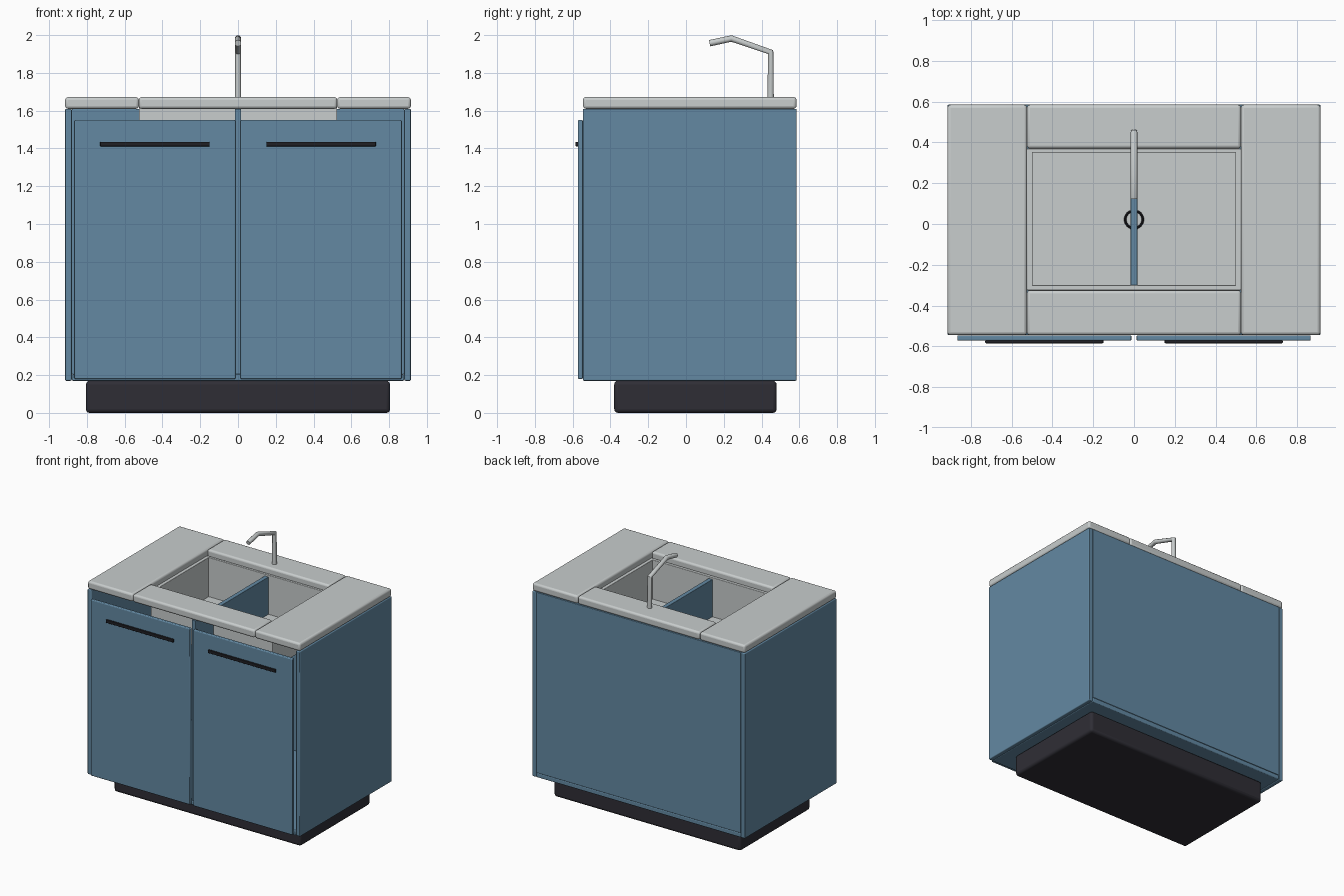
import bpy
import math

cube = bpy.data.objects.get("Cube")
if cube:
    bpy.data.objects.remove(cube, do_unlink=True)


def material(name, rgb):
    m = bpy.data.materials.new(name)
    m.use_nodes = True
    m.diffuse_color = (*rgb, 1)
    m.node_tree.nodes["Principled BSDF"].inputs["Base Color"].default_value = (*rgb, 1)
    return m


BLUE = material("blue paint", (0.125, 0.25, 0.365))
GREY = material("pale grey", (0.58, 0.61, 0.61))
DARK = material("dark plinth", (0.028, 0.027, 0.036))
BLACK = material("black metal", (0.014, 0.014, 0.018))


def smooth(obj):
    bpy.ops.object.select_all(action="DESELECT")
    obj.select_set(True)
    bpy.context.view_layer.objects.active = obj
    bpy.ops.object.shade_smooth_by_angle(angle=math.radians(35))


def box(name, x, y, z, mat, bevel=0.006):
    """Box spanning the given (min, max) ranges, with rounded edges."""
    spans = (x, y, z)
    bpy.ops.mesh.primitive_cube_add(size=1, location=[(a + b) / 2 for a, b in spans])
    obj = bpy.context.object
    obj.name = name
    obj.scale = [b - a for a, b in spans]
    bpy.ops.object.transform_apply(location=False, rotation=False, scale=True)
    obj.data.materials.append(mat)
    if bevel:
        mod = obj.modifiers.new("rounded edges", "BEVEL")
        mod.width = bevel
        mod.segments = 3
    smooth(obj)
    return obj


W, FRONT, BACK = 0.915, -0.545, 0.585      # cabinet extents
LOW, HIGH, TOP = 0.17, 1.61, 1.672         # cabinet floor, counter underside, counter top
T = 0.035                                  # panel thickness
SX, SY0, SY1 = 0.525, -0.325, 0.37         # sink opening

# Plinth
box("plinth", (-0.805, 0.805), (-0.38, 0.48), (0, LOW), DARK, 0.02)

# Cabinet carcass
box("cabinet_floor", (-W + T, W - T), (FRONT, BACK), (LOW, LOW + T), BLUE)
box("cabinet_back", (-W + T, W - T), (BACK - T, BACK), (LOW + T, HIGH), BLUE, 0.003)
box("cabinet_divider", (-0.017, 0.017), (FRONT, BACK - T), (LOW + T, HIGH), BLUE, 0.003)

# Sides, doors, handles, counter ends and sink sides, once per side
for s, side in ((1, "left"), (-1, "right")):
    def span(a, b):
        return tuple(sorted((s * a, s * b)))

    box(side + "_side_panel", span(W - T, W), (FRONT, BACK), (LOW, HIGH), BLUE)
    box(side + "_door", span(0.013, 0.867), (-0.572, FRONT - 0.001), (0.18, 1.55), BLUE)
    box(side + "_handle", span(0.15, 0.73), (-0.585, -0.57), (1.411, 1.435), BLACK, 0.004)
    box(side + "_counter", span(SX, W), (FRONT, BACK), (HIGH, TOP), GREY, 0.015)
    box(side + "_sink_wall", span(SX - 0.028, SX), (SY0, SY1), (1.29, HIGH + 0.015), GREY, 0.004)

# Counter strips in front of and behind the sink
box("front_counter", (-SX, SX), (FRONT, SY0), (HIGH, TOP), GREY, 0.015)
box("back_counter", (-SX, SX), (SY1, BACK), (HIGH, TOP), GREY, 0.015)

# Sink basin
box("sink_front_wall", (-SX, SX), (SY0, SY0 + 0.025), (1.29, HIGH + 0.015), GREY, 0.004)
box("sink_back_wall", (-SX, SX), (SY1 - 0.02, SY1), (1.29, HIGH + 0.015), GREY, 0.004)
box("sink_floor", (-SX, SX), (SY0, SY1), (1.29, 1.32), GREY, 0)

# Drain ring
bpy.ops.mesh.primitive_torus_add(location=(0, 0.022, 1.322), major_radius=0.043,
                                 minor_radius=0.006, major_segments=32, minor_segments=8)
drain = bpy.context.object
drain.name = "drain_ring"
drain.data.materials.append(BLACK)
smooth(drain)

# Tap: an angular pipe
pipe = bpy.data.curves.new("tap", "CURVE")
pipe.dimensions = "3D"
pipe.bevel_depth = 0.017
pipe.bevel_resolution = 4
pipe.use_fill_caps = True
path = [(0.448, 1.65), (0.448, 1.91), (0.24, 1.982), (0.125, 1.957)]
spline = pipe.splines.new("POLY")
spline.points.add(len(path) - 1)
for point, (y, z) in zip(spline.points, path):
    point.co = (0, y, z, 1)
tap = bpy.data.objects.new("tap", pipe)
bpy.context.collection.objects.link(tap)
pipe.materials.append(GREY)
bpy.ops.object.select_all(action="DESELECT")
tap.select_set(True)
bpy.context.view_layer.objects.active = tap
bpy.ops.object.convert(target="MESH")
smooth(bpy.context.object)
